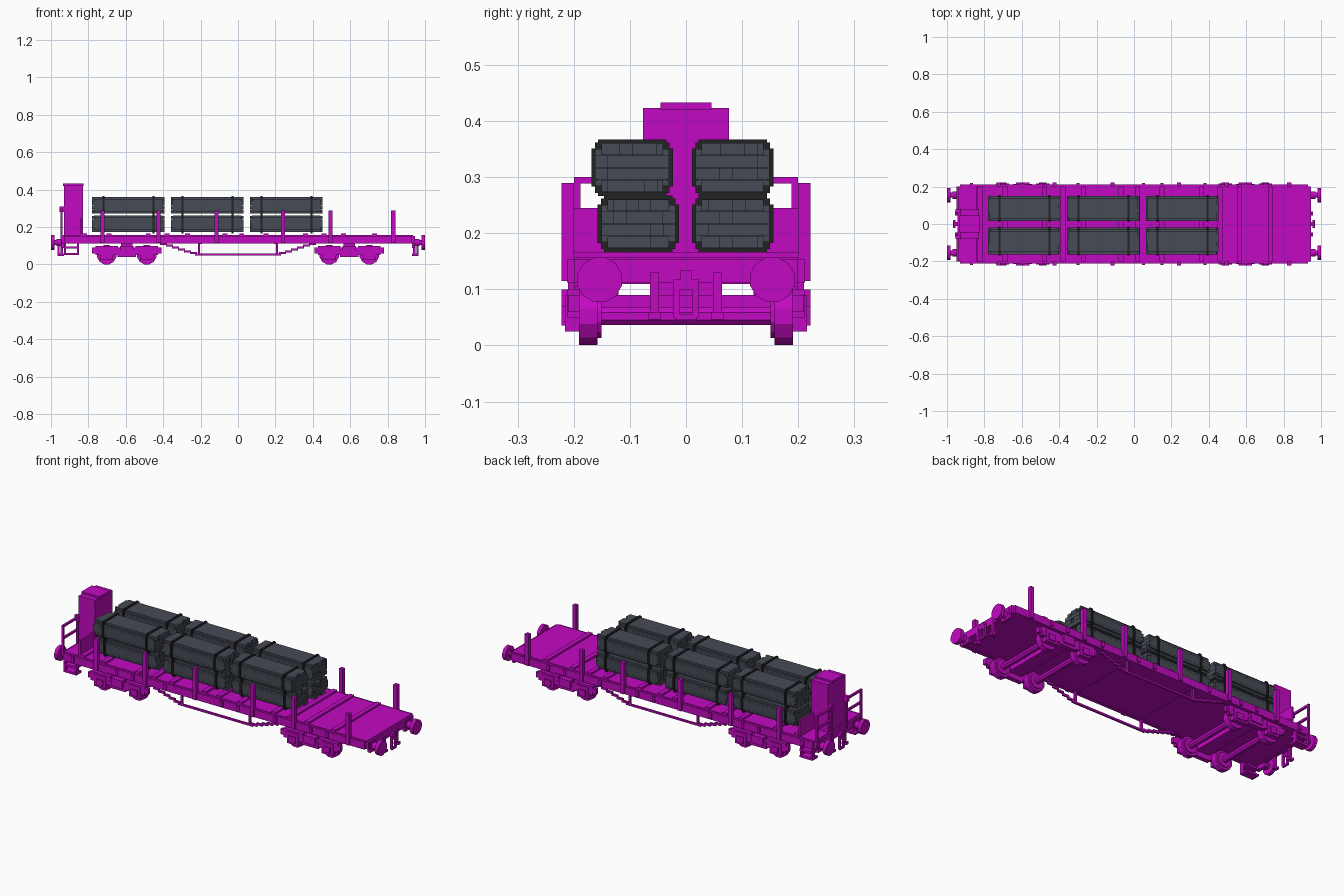
import bpy, bmesh, random
from math import pi
from mathutils import Matrix, Vector

random.seed(4)
cube = bpy.data.objects.get("Cube")
if cube:
    bpy.data.objects.remove(cube)
U = 0.011  # block size


def material(name, rgb):
    m = bpy.data.materials.new(name)
    m.use_nodes = True
    m.diffuse_color = (*rgb, 1)
    m.node_tree.nodes["Principled BSDF"].inputs["Base Color"].default_value = (*rgb, 1)
    return m


magenta = material("magenta paint", (0.54, 0.003, 0.54))
steel = material("blue grey steel", (0.061, 0.069, 0.092))
dark = material("dark strap", (0.016, 0.016, 0.017))


class Part:
    """Collects boxes and discs into one named object."""

    def __init__(self, name, mat):
        self.name, self.mat, self.bm = name, mat, bmesh.new()

    def box(self, x, y, z):
        """Box from (low, high) ranges."""
        r = [sorted(a) for a in (x, y, z)]
        mid = Vector([(a + b) / 2 for a, b in r])
        size = Vector([b - a for a, b in r])
        bmesh.ops.create_cube(self.bm, size=1, matrix=Matrix.Translation(mid) @ Matrix.Diagonal((*size, 1)))

    def disc(self, centre, radius, depth, axis, sides=12):
        turn = Matrix.Rotation(pi / 2, 4, 'X' if axis == 'Y' else 'Y')
        spin = Matrix.Rotation(pi / sides, 4, 'Z')
        bmesh.ops.create_cone(self.bm, cap_ends=True, segments=sides, radius1=radius, radius2=radius,
                              depth=depth, matrix=Matrix.Translation(centre) @ turn @ spin)

    def done(self):
        me = bpy.data.meshes.new(self.name)
        self.bm.to_mesh(me)
        self.bm.free()
        me.materials.append(self.mat)
        ob = bpy.data.objects.new(self.name, me)
        bpy.context.collection.objects.link(ob)


# Deck with side sills and crosswise bearers
p = Part("deck", magenta)
p.box((-0.935, 0.935), (-0.2, 0.2), (0.115, 0.157))
for s in (-1, 1):
    p.box((-0.93, 0.93), (s * 0.195, s * 0.212), (0.112, 0.153))
    p.box((s * 0.925, s * 0.945), (-0.2, 0.2), (0.112, 0.153))
for x in (-0.82, -0.69, -0.48, -0.38, -0.27, -0.07, 0.02, 0.15, 0.36, 0.46, 0.565, 0.73):
    p.box((x - 0.013, x + 0.013), (-0.2, 0.2), (0.15, 0.167))
for x in (-0.6, -0.2, 0.2, 0.6):
    p.box((x - 0.006, x + 0.006), (-0.19, 0.19), (0.11, 0.12))
p.done()

# Stakes with pockets on both sides
for s, side in ((1, "left"), (-1, "right")):
    p = Part(side + "_stakes", magenta)
    for x in (-0.725, -0.425, -0.115, 0.24, 0.495, 0.83):
        p.box((x - U, x + U), (s * 0.2, s * 0.222), (0.115, 0.29))
    for x in (-0.87, -0.6, -0.5, -0.3, 0.05, 0.15, 0.38, 0.6, 0.7):
        p.box((x - 0.008, x + 0.008), (s * 0.2, s * 0.219), (0.12, 0.15))
    p.done()

# Brakeman's cabin
p = Part("cabin", magenta)
p.box((-0.93, -0.83), (-0.077, 0.077), (0.15, 0.423))
p.box((-0.935, -0.825), (-0.045, 0.045), (0.42, 0.433))
p.box((-0.845, -0.834), (-0.2, 0.2), (0.15, 0.245))
p.done()

# End handrails
p = Part("platform_handrails", magenta)
for s in (-1, 1):
    p.box((-0.95, -0.939), (s * 0.06, s * 0.2), (0.289, 0.3))
    p.box((-0.95, -0.939), (s * 0.06, s * 0.2), (0.222, 0.233))
    for y in (0.066, 0.194):
        p.box((-0.95, -0.939), (s * (y - 0.006), s * (y + 0.006)), (0.13, 0.3))
    p.box((-0.955, -0.925), (s * 0.06, s * 0.08), (0.28, 0.31))
p.done()

# Boarding steps under the platform
p = Part("boarding_steps", magenta)
for s in (-1, 1):
    for x in (-0.93, -0.861):
        p.box((x, x + U), (s * 0.19, s * 0.21), (0.05, 0.12))
    for z in (0.05, 0.085):
        p.box((-0.93, -0.85), (s * 0.165, s * 0.212), (z, z + U))
p.done()

# Truss rods with queen posts, stepped at the ends
p = Part("truss_rods", magenta)
STEPS = 6
for s in (-1, 1):
    y = (s * 0.189, s * 0.2)
    p.box((-0.23, 0.23), y, (0.048, 0.058))
    for e in (-1, 1):
        p.box((e * 0.204, e * 0.215), y, (0.05, 0.12))
        for i in range(STEPS):
            x, z = 0.22 + i * 0.032, 0.055 + i * 0.01
            p.box((e * x, e * (x + 0.037)), y, (z, z + U))
p.done()

# Bogies: wheelsets, side frames, axle boxes and springs
for c, name in ((-0.595, "cabin_end_bogie"), (0.595, "open_end_bogie")):
    p = Part(name + "_wheels", magenta)
    for dx in (-0.107, 0.107):
        x = c + dx
        p.disc((x, 0, 0.052), 0.017, 0.36, 'Y', 8)
        for s in (-1, 1):
            p.disc((x, s * 0.174, 0.052), 0.053, 0.033, 'Y')
            p.disc((x, s * 0.157, 0.052), 0.04, 0.012, 'Y')
    p.done()
    p = Part(name + "_frame", magenta)
    p.box((c - 0.04, c + 0.04), (-0.2, 0.2), (0.068, 0.09))
    p.box((c - 0.03, c + 0.03), (-0.06, 0.06), (0.085, 0.118))
    for s in (-1, 1):
        p.box((c - 0.18, c + 0.18), (s * 0.19, s * 0.212), (0.07, 0.09))
        p.box((c - 0.05, c + 0.05), (s * 0.19, s * 0.215), (0.04, 0.075))
        p.box((c - 0.035, c + 0.035), (s * 0.19, s * 0.222), (0.055, 0.1))
        p.box((c - 0.03, c + 0.03), (s * 0.12, s * 0.19), (0.085, 0.118))
        for dx in (-0.107, 0.107):
            x = c + dx
            p.box((x - 0.06, x + 0.06), (s * 0.19, s * 0.212), (0.05, 0.1))
            p.box((x - 0.035, x + 0.035), (s * 0.19, s * 0.216), (0.025, 0.09))
            p.box((x - 0.02, x + 0.02), (s * 0.19, s * 0.222), (0.036, 0.07))
            # rounded spring ends beside the axle box
            for e in (-1, 1):
                p.box((x + e * 0.05, x + e * 0.078), (s * 0.19, s * 0.21), (0.06, 0.09))
    p.done()

# Buffers, coupling hooks and brake hoses at both ends
for e, end in ((-1, "cabin_end"), (1, "open_end")):
    p = Part(end + "_buffers", magenta)
    for s in (-1, 1):
        y = s * 0.154
        p.box((e * 0.93, e * 0.947), (y - 0.03, y + 0.03), (0.088, 0.145))
        p.disc((e * 0.955, y, 0.117), 0.02, 0.03, 'X')
        p.disc((e * 0.965, y, 0.117), 0.014, 0.05, 'X')
        p.disc((e * 0.99, y, 0.117), 0.041, 0.02, 'X')
    p.done()
    p = Part(end + "_coupling", magenta)
    p.box((e * 0.92, e * 0.965), (-0.011, 0.011), (0.112, 0.134))
    p.box((e * 0.955, e * 0.967), (-0.022, 0.022), (0.1, 0.118))
    for s in (-1, 1):
        p.box((e * 0.955, e * 0.966), (s * 0.011, s * 0.022), (0.05, 0.115))
        # hose with a bent lower end
        y = s * 0.056
        p.box((e * 0.935, e * 0.948), (y - 0.008, y + 0.008), (0.056, 0.13))
        p.box((e * 0.93, e * 0.957), (y - U, y + U), (0.046, 0.06))
    p.box((e * 0.955, e * 0.966), (-0.02, 0.02), (0.045, 0.056))
    p.done()

# Strapped bundles of steel bars, two layers in two rows
ROWS = (5, 6, 5.5, 6, 6, 5.5, 6, 5)  # half width of each layer, in blocks
for layer, z0 in (("lower", 0.167), ("upper", 0.267)):
    for side, yc in (("left", 0.083), ("right", -0.085 if layer == "lower" else -0.096)):
        for n, x0 in enumerate((-0.78, -0.358, 0.065)):
            x1 = x0 + 0.387
            zm = z0 + 0.05
            name = f"{layer}_{side}_bundle_{n + 1}"
            p = Part(name, steel)
            for i, w in enumerate(ROWS):
                z = zm + (i - 4) * U
                p.box((x0 + U, x1 - U), (yc - w * U, yc + w * U), (z, z + U))
            # uneven bar ends
            for i in range(6):
                for j in range(4):
                    y, z = yc + (i - 3) * 2 * U, zm + (j - 2) * 2 * U
                    trim = U if i in (0, 5) and j in (0, 3) else 0
                    a, b = random.choice((0, 0, 0.008)), random.choice((0, 0, 0.008))
                    ya, yb = y + (trim if i == 0 else 0), y + 2 * U - (trim if i == 5 else 0)
                    p.box((x0 + a, x1 - b), (ya, yb), (z + 0.0005, z + 2 * U - 0.0005))
            p.done()
            p = Part(name + "_straps", dark)
            for x in (x0 + 0.055, x1 - 0.065):
                for hw, hh in ((0.0725, 0.034), (0.0665, 0.045), (0.061, 0.0505)):
                    p.box((x, x + U), (yc - hw, yc + hw), (zm - hh, zm + hh))
            p.done()
